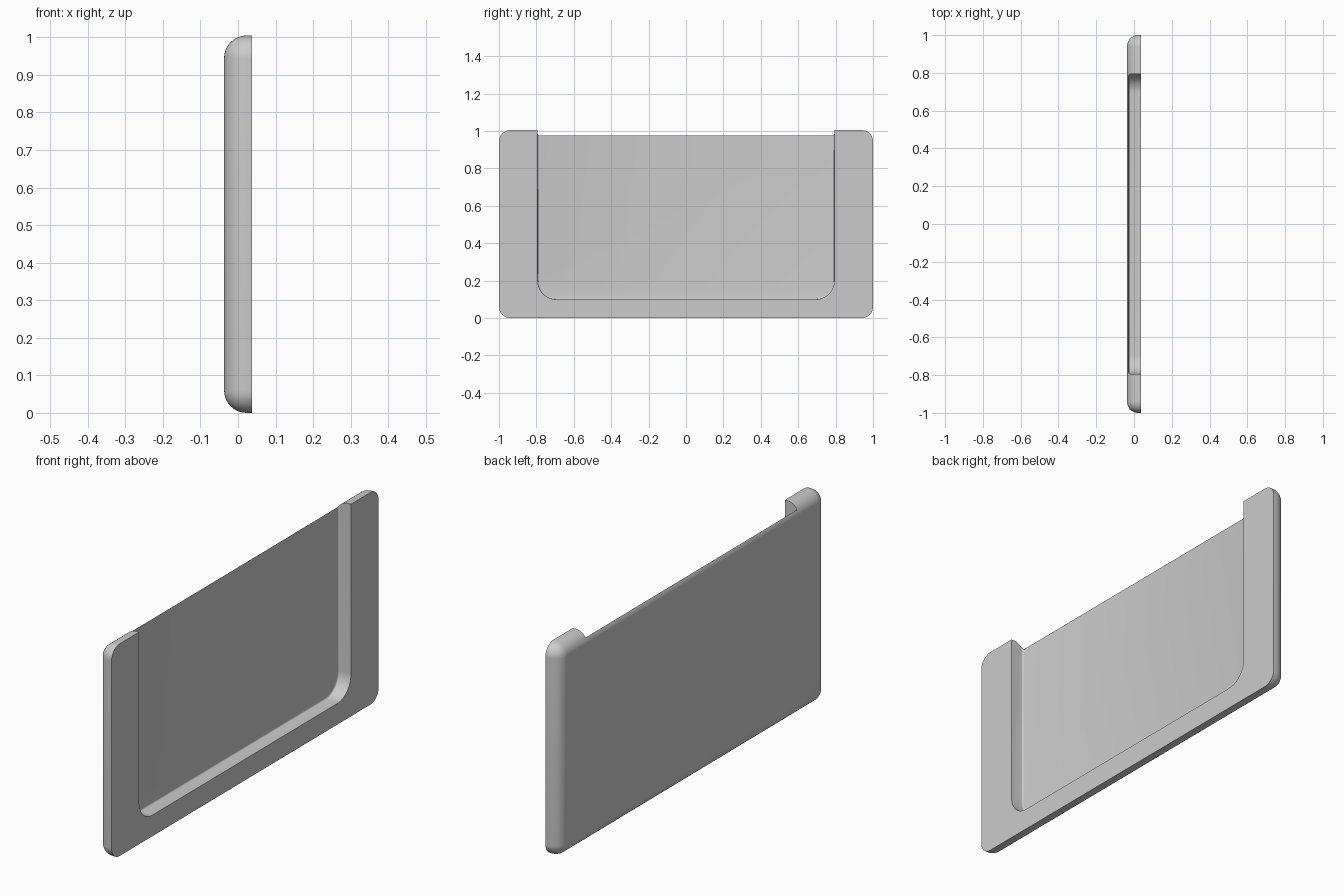
import bpy
import bmesh

cube = bpy.data.objects.get("Cube")
if cube:
    bpy.data.objects.remove(cube, do_unlink=True)

HALF_T, HEIGHT = 0.037, 1.005
EPS = 1e-4

grey = bpy.data.materials.new("light_grey")
grey.use_nodes = True
colour = (0.6, 0.6, 0.6, 1)
grey.diffuse_color = colour
grey.node_tree.nodes["Principled BSDF"].inputs["Base Color"].default_value = colour


def box(lo, hi):
    """Box mesh between two corners."""
    bm = bmesh.new()
    bmesh.ops.create_cube(bm, size=1)
    for v in bm.verts:
        v.co = [lo[i] if v.co[i] < 0 else hi[i] for i in range(3)]
    return bm


def round_edges(bm, test, radius, segments):
    """Round every edge whose two ends satisfy the test."""
    edges = [e for e in bm.edges if test(e.verts[0].co, e.verts[1].co)]
    bmesh.ops.bevel(bm, geom=edges, offset=radius, offset_type='OFFSET',
                    segments=segments, profile=0.5, affect='EDGES', clamp_overlap=True)


def make_object(name, bm):
    mesh = bpy.data.meshes.new(name)
    bmesh.ops.recalc_face_normals(bm, faces=bm.faces)
    bm.to_mesh(mesh)
    bm.free()
    obj = bpy.data.objects.new(name, mesh)
    bpy.context.collection.objects.link(obj)
    mesh.materials.append(grey)
    return obj


# Plate: rounded everywhere except around its flat open face (+x)
bm = box((-HALF_T, -1, 0), (HALF_T, 1, HEIGHT))
round_edges(bm, lambda a, b: min(a.x, b.x) < 0, 0.06, 10)
plate = make_object("tray_plate", bm)

# Pocket cutter: open at the top, rounded lower corners, small floor fillet
FLOOR, BOTTOM = -0.028, 0.1
bm = box((FLOOR, -0.793, BOTTOM), (0.1, 0.793, 1.2))
round_edges(bm, lambda a, b: abs(a.x - b.x) > EPS and a.z < BOTTOM + EPS, 0.1, 14)
round_edges(bm, lambda a, b: max(a.x, b.x) < FLOOR + EPS and min(a.z, b.z) < 1.1,
            0.008, 4)
cutter = make_object("pocket_cutter", bm)

cut = plate.modifiers.new("pocket", 'BOOLEAN')
cut.operation = 'DIFFERENCE'
cut.solver = 'EXACT'
cut.object = cutter

# Apply the cut and smooth the rounded surfaces
bpy.ops.object.select_all(action='DESELECT')
bpy.context.view_layer.objects.active = plate
plate.select_set(True)
bpy.ops.object.modifier_apply(modifier=cut.name)
bpy.data.objects.remove(cutter, do_unlink=True)
bpy.ops.object.shade_smooth_by_angle(angle=0.6)
